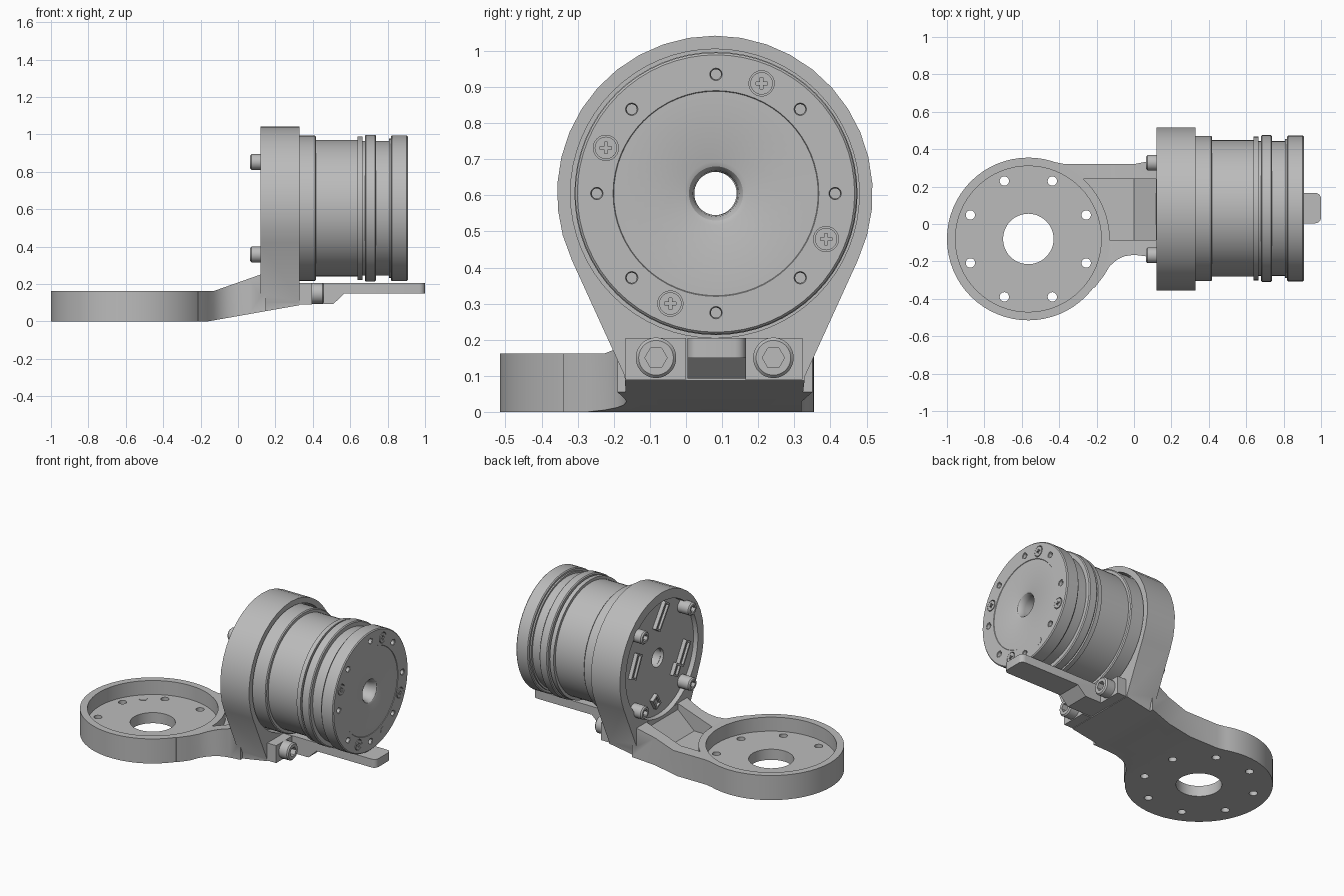
import bpy, bmesh
from math import sin, cos, pi, radians

if "Cube" in bpy.data.objects:
    bpy.data.objects.remove(bpy.data.objects["Cube"])

grey = bpy.data.materials.new("machined grey")
grey.use_nodes = True
grey.diffuse_color = (0.5, 0.5, 0.5, 1)
grey.node_tree.nodes["Principled BSDF"].inputs["Base Color"].default_value = (0.5, 0.5, 0.5, 1)

CY, CZ = 0.08, 0.605       # motor axis
BX, BY = -0.565, -0.08     # base disc centre


def finish(name, bm):
    bmesh.ops.recalc_face_normals(bm, faces=bm.faces)
    mesh = bpy.data.meshes.new(name)
    bm.to_mesh(mesh)
    bm.free()
    mesh.materials.append(grey)
    ob = bpy.data.objects.new(name, mesh)
    bpy.context.collection.objects.link(ob)
    return ob


def prism(name, pts, axis, a, b):
    """Extrude a 2D outline along an axis from a to b."""
    place = {"X": lambda u, v, w: (w, u, v),
             "Y": lambda u, v, w: (u, w, v),
             "Z": lambda u, v, w: (u, v, w)}[axis]
    bm = bmesh.new()
    lo = [bm.verts.new(place(u, v, a)) for u, v in pts]
    hi = [bm.verts.new(place(u, v, b)) for u, v in pts]
    bm.faces.new(lo)
    bm.faces.new(hi)
    for i in range(len(pts)):
        j = (i + 1) % len(pts)
        bm.faces.new((lo[i], lo[j], hi[j], hi[i]))
    return finish(name, bm)


def arc(u, v, r, n=32, start=0, end=360):
    full = end - start == 360
    steps = n if full else n + 1
    return [(u + r * cos(radians(start + (end - start) * i / n)),
             v + r * sin(radians(start + (end - start) * i / n))) for i in range(steps)]


def rect(u0, u1, v0, v1):
    return [(u0, v0), (u1, v0), (u1, v1), (u0, v1)]


def turned(u, v, pts):
    """Revolve a closed (x, radius) outline around an axis parallel to x."""
    n = 64
    bm = bmesh.new()
    rings = [[bm.verts.new((x, u + r * cos(2 * pi * i / n), v + r * sin(2 * pi * i / n)))
              for i in range(n)] for x, r in pts]
    for k, ring in enumerate(rings):
        nxt = rings[(k + 1) % len(rings)]
        for i in range(n):
            j = (i + 1) % n
            bm.faces.new((ring[i], ring[j], nxt[j], nxt[i]))
    return bm


def boolean(ob, tool, op="DIFFERENCE"):
    mod = ob.modifiers.new("bool", "BOOLEAN")
    mod.operation, mod.object, mod.solver = op, tool, "EXACT"
    bpy.context.view_layer.objects.active = ob
    bpy.ops.object.modifier_apply(modifier=mod.name)
    bpy.data.objects.remove(tool)


def around(r, angles, u=CY, v=CZ):
    return [(u + r * cos(radians(a)), v + r * sin(radians(a))) for a in angles]


# Frame: base disc, arm and motor housing in one piece
frame = prism("frame", arc(BX, BY, 0.435, 64), "Z", 0, 0.162)
plan = [(-0.55, 0.35), (-0.45, 0.336), (-0.37, 0.32), (0, 0.32), (0.15, 0.35), (0.15, -0.19),
        (0.06, -0.172), (0, -0.165), (-0.05, -0.172), (-0.09, -0.19), (-0.13, -0.225),
        (-0.16, -0.275), (-0.21, -0.34), (-0.4, -0.3)]
side = [(-0.6, 0), (0.15, 0), (0.15, 0.26), (0.12, 0.25), (-0.13, 0.162), (-0.6, 0.162)]
arm = prism("arm", plan, "Z", -0.1, 0.4)
boolean(arm, prism("arm_side", side, "Y", -0.6, 0.6), "INTERSECT")
trough = [(-0.3, 0.1), (0, 0.1), (0.118, 0.21), (0.118, 0.4), (-0.3, 0.4)]
boolean(arm, prism("trough", trough, "Y", -0.085, 0.24))
boolean(frame, arm, "UNION")
outline = arc(CY, CZ, 0.437, 24, -25, 205) + [(-0.17, 0.1), (-0.165, 0.02), (0.32, 0.02), (0.33, 0.1)]
boolean(frame, prism("housing", outline, "X", 0.12, 0.33), "UNION")
under = [(-0.16, 0), (0.4, 0.099), (0.4, -0.1), (-0.16, -0.1)]
boolean(frame, prism("underside", under, "Y", -0.8, 0.8))
boolean(frame, prism("housing_bore", arc(CY, CZ, 0.375, 64), "X", 0.1, 0.35))
boolean(frame, prism("housing_step", arc(CY, CZ, 0.4, 64), "X", 0.25, 0.35))
boolean(frame, prism("recess", arc(BX, BY, 0.39, 64), "Z", 0.07, 0.3))
boolean(frame, prism("disc_bore", arc(BX, BY, 0.135, 48), "Z", -0.1, 0.2))
for u, v in around(0.335, [22.5 + 45 * i for i in range(8)], BX, BY):
    boolean(frame, prism("disc_hole", arc(u, v, 0.025, 20), "Z", -0.1, 0.2))
prism("locating_mark", arc(-0.8, 0.155, 0.025, 20), "Z", 0.069, 0.073)

# Motor body turned around its axis
motor = finish("motor", turned(CY + 0.003, CZ, [
    (0.17, 0.06), (0.17, 0.373), (0.27, 0.373), (0.27, 0.388), (0.412, 0.388), (0.418, 0.382),
    (0.418, 0.365), (0.638, 0.365), (0.638, 0.384), (0.666, 0.384), (0.666, 0.36),
    (0.678, 0.36), (0.678, 0.386), (0.684, 0.392), (0.732, 0.392), (0.738, 0.386),
    (0.738, 0.36), (0.808, 0.36), (0.808, 0.372), (0.818, 0.372), (0.818, 0.384),
    (0.824, 0.39), (0.902, 0.39), (0.908, 0.384), (0.908, 0.285), (0.905, 0.283),
    (0.905, 0.088), (0.9, 0.075), (0.885, 0.064), (0.86, 0.06)]))
for u, v in around(0.33, range(0, 360, 45), CY + 0.003):
    boolean(motor, prism("face_hole", arc(u, v, 0.021, 20), "X", 0.87, 0.95))
    finish("hole_lip", turned(u, v, [(0.89, 0.014), (0.89, 0.021), (0.905, 0.021), (0.905, 0.017)]))
prism("face_plug", arc(0.211, 0.3, 0.024, 24), "X", 0.9, 0.9095)

# Cross-head screws set into the motor face
for u, v in around(0.33, (67.5, 157.5, 247.5, 337.5), CY + 0.003):
    boolean(motor, prism("pocket", arc(u, v, 0.035, 24), "X", 0.895, 0.95))
    head = prism("face_screw", arc(u, v, 0.031, 24), "X", 0.89, 0.91)
    for a, b in ((0.016, 0.004), (0.004, 0.016)):
        boolean(head, prism("slot", rect(u - a, u + a, v - b, v + b), "X", 0.9, 0.95))

# Circuit board with connectors behind the motor
board = finish("circuit_board", turned(CY, CZ, [(0.15, 0.06), (0.15, 0.372), (0.175, 0.372), (0.175, 0.06)]))
for u, v, half, tilt in ((-0.02, 0.27, 0.09, 125), (0.25, 0.04, 0.08, 115),
                         (-0.25, -0.06, 0.08, 120), (-0.17, -0.14, 0.04, 120), (0.04, -0.27, 0.04, 60)):
    c, s = cos(radians(tilt)), sin(radians(tilt))

    def box_outline(l, w):
        return [(CY + u + c * a - s * b, CZ + v + s * a + c * b)
                for a, b in ((-l, -w), (l, -w), (l, w), (-l, w))]
    shell = prism("connector", box_outline(half, 0.028), "X", 0.125, 0.155)
    boolean(shell, prism("socket", box_outline(half - 0.012, 0.016), "X", 0.1, 0.14))


def socket_screw(name, u, v, r, base, tip):
    """Round head with a hexagonal socket at the tip end."""
    d = 1 if tip > base else -1
    rim = tip - d * 0.008
    bm = turned(u, v, [(base, 0.01), (base, r), (rim, r), (tip, r - 0.008), (tip, 0.01)])
    core = finish("core", bm)
    fill = prism(name, arc(u, v, 0.015, 24), "X", min(base, tip), max(base, tip))
    boolean(fill, core, "UNION")
    boolean(fill, prism("hex", arc(u, v, r * 0.55, 6), "X", min(tip - d * 0.04, tip + d * 0.05),
                        max(tip - d * 0.04, tip + d * 0.05)))


for u, v in around(0.35, (45, 135, 225, 315)):
    socket_screw("rear_screw", u, v, 0.042, 0.16, 0.065)

# Clamp blocks with screws, and the tongue below the motor
for u0, u1 in ((-0.167, 0), (0.163, 0.322)):
    prism("clamp_block", rect(u0, u1, 0.09, 0.205), "X", 0.32, 0.395)
for u in (-0.083, 0.242):
    socket_screw("clamp_screw", u, 0.15, 0.056, 0.39, 0.46)
tongue = prism("tongue", [(0.32, 0.093), (0.51, 0.093), (0.57, 0.15), (1, 0.15), (1, 0.205), (0.32, 0.205)],
               "Y", 0.004, 0.166)
bm = bmesh.new()
bm.from_mesh(tongue.data)
corners = [e for e in bm.edges if all(v.co.x > 0.99 for v in e.verts)
           and abs(e.verts[0].co.z - e.verts[1].co.z) > 0.01]
bmesh.ops.bevel(bm, geom=corners, offset=0.03, segments=4, affect="EDGES", profile=0.5)
bm.to_mesh(tongue.data)
bm.free()

# Smooth round surfaces, keep machined edges sharp
bpy.ops.object.select_all(action="DESELECT")
for ob in bpy.context.scene.objects:
    if ob.type == "MESH":
        ob.select_set(True)
bpy.context.view_layer.objects.active = frame
bpy.ops.object.shade_smooth_by_angle(angle=radians(30))
